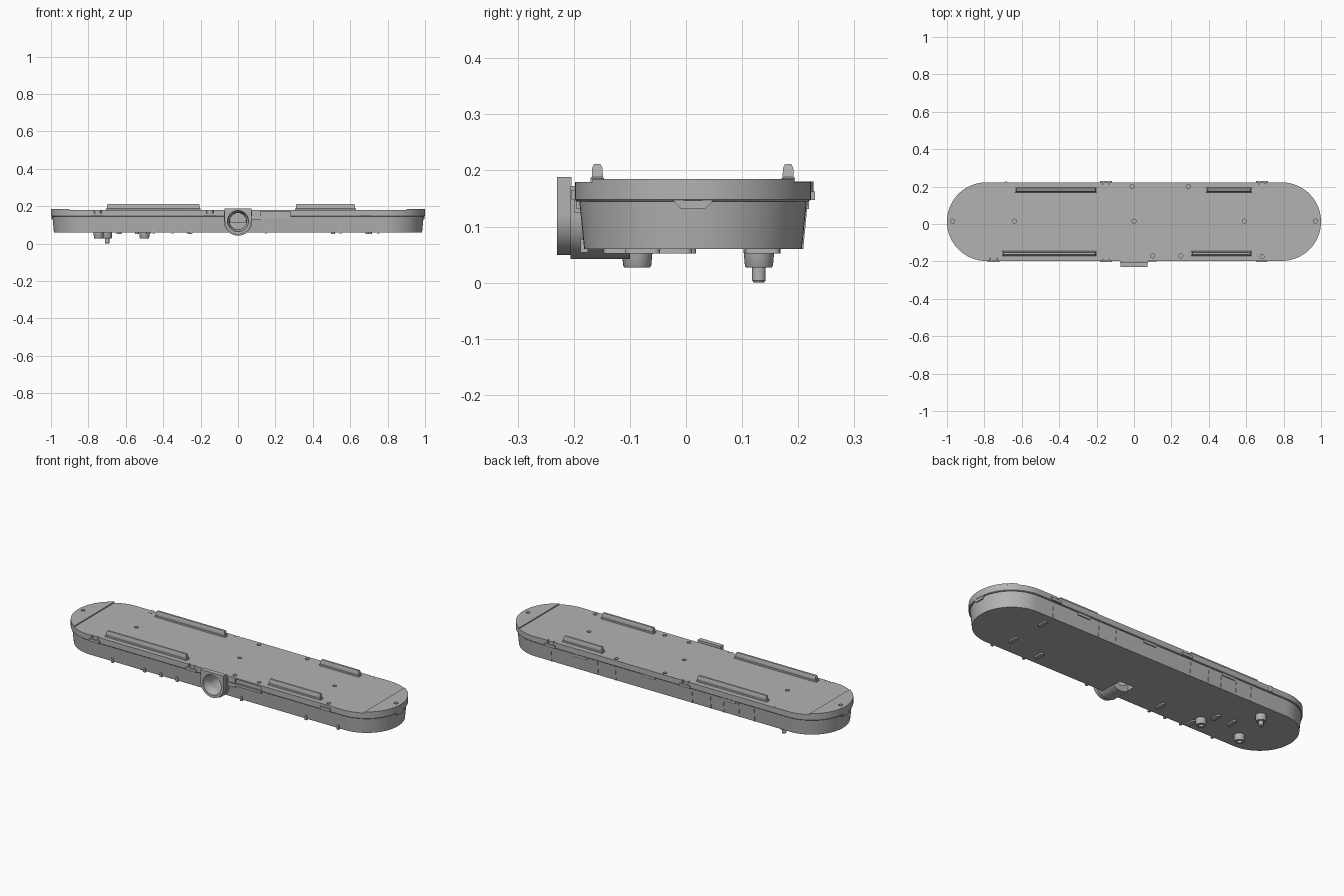
import bpy, bmesh, math

if "Cube" in bpy.data.objects:
    bpy.data.objects.remove(bpy.data.objects["Cube"], do_unlink=True)

grey = bpy.data.materials.new("mid grey")
grey.use_nodes = True
COLOUR = (0.45, 0.45, 0.45, 1)
grey.diffuse_color = COLOUR
grey.node_tree.nodes["Principled BSDF"].inputs["Base Color"].default_value = COLOUR

CY = 0.0125      # centre line of the tray in y
STRAIGHT = 0.79  # half length of the straight sides
FLOOR, SEAM, TOP = 0.06, 0.145, 0.179


def loft(name, rings):
    """Skin a list of equal rings of points and cap both ends."""
    bm = bmesh.new()
    loops = [[bm.verts.new(p) for p in ring] for ring in rings]
    n = len(loops[0])
    for a, b in zip(loops, loops[1:]):
        for i in range(n):
            bm.faces.new((a[i], a[(i + 1) % n], b[(i + 1) % n], b[i]))
    bm.faces.new(loops[0][::-1])
    bm.faces.new(loops[-1])
    bmesh.ops.recalc_face_normals(bm, faces=bm.faces)
    mesh = bpy.data.meshes.new(name)
    bm.to_mesh(mesh)
    bm.free()
    mesh.materials.append(grey)
    ob = bpy.data.objects.new(name, mesh)
    bpy.context.collection.objects.link(ob)
    return ob


def prism(name, outline, z0, z1):
    return loft(name, [[(x, y, z) for x, y in outline] for z in (z0, z1)])


def box(name, x0, x1, y0, y1, z0, z1):
    return prism(name, [(x0, y0), (x1, y0), (x1, y1), (x0, y1)], z0, z1)


def arc(cx, cy, r, a0, a1, n):
    return [(cx + r * math.cos(math.radians(a0 + (a1 - a0) * i / n)),
             cy + r * math.sin(math.radians(a0 + (a1 - a0) * i / n))) for i in range(n + 1)]


def disc(name, x, y, steps, n=24):
    """Round part on a vertical axis; steps are (radius, z)."""
    return loft(name, [[(px, py, z) for px, py in arc(x, y, r, 0, 360, n)[:-1]] for r, z in steps])


def stadium(r, z):
    pts = arc(STRAIGHT, CY, r, -90, 90, 32) + arc(-STRAIGHT, CY, r, 90, 270, 32)
    return [(x, y, z) for x, y in pts]


def cut(targets, cutters):
    for t in targets:
        bpy.context.view_layer.objects.active = t
        for c in cutters:
            m = t.modifiers.new("cut", "BOOLEAN")
            m.operation, m.solver, m.object = "DIFFERENCE", "EXACT", c
            bpy.ops.object.modifier_apply(modifier=m.name)
    for c in cutters:
        bpy.data.objects.remove(c, do_unlink=True)


# Tray: tapered lower hull and overlapping lid
hull = loft("lower_hull", [stadium(0.194, FLOOR), stadium(0.203, SEAM + 0.003)])
lid = loft("lid", [stadium(0.207, SEAM), stadium(0.21, SEAM + 0.003), stadium(0.21, TOP)])

# Slightly raised lid ends
half = math.degrees(math.acos(0.11 / 0.21))
caps = [prism(f"raised_end_{s}", arc(sx * STRAIGHT, CY, 0.21, mid - half, mid + half, 24), TOP - 0.002, 0.185)
        for s, sx, mid in (("left", 1, 0), ("right", -1, 180))]

# Screw holes in the lid
holes = [(-0.64, 0.015), (0, 0.015), (0.59, 0.015), (-0.01, 0.2), (0.29, 0.2),
         (0.1, -0.17), (0.25, -0.17), (0.685, -0.175)]
cut([lid], [disc("hole", x, y, [(0.011, 0.165), (0.011, 0.2)], 16) for x, y in holes])
for cap, x in zip(caps, (0.97, -0.97)):
    cut([lid, cap], [disc("hole", x, 0.015, [(0.011, 0.168), (0.011, 0.2)], 16)])

# U-shaped edge notches with a lug and screw inside each
for i, (x, side) in enumerate([(-0.15, 1), (0.685, 1), (-0.75, -1), (-0.15, -1)]):
    edge = CY + side * 0.21
    u = arc(x, edge - side * 0.018, 0.019, 180, 180 - side * 180, 12)
    u += [(x + 0.019, edge + side * 0.03), (x - 0.019, edge + side * 0.03)]
    cut([lid], [prism("notch", u, 0.152, 0.22)])
    y0, y1 = sorted((edge - side * 0.01, edge + side * 0.007))
    box(f"notch_lug_{i}", x - 0.032, x + 0.032, y0, y1, 0.147, 0.162)
    disc(f"notch_screw_{i}", x, edge - side * 0.014, [(0.014, 0.15), (0.014, 0.17), (0.009, 0.176)])
disc("back_screw_boss", -0.685, 0.209, [(0.018, 0.15), (0.018, 0.18)])
box("front_screw_lug", 0.652, 0.712, -0.204, -0.18, 0.148, 0.165)

# Recess along the front of the lid skirt, with the stepped ledge beside it
cut([lid], [box("skirt_recess", 0.12, 0.28, -0.3, -0.188, 0.14, 0.172)])
box("front_ledge", 0.07, 0.28, -0.196, -0.18, 0.132, 0.146)
box("front_ledge_step", 0.07, 0.12, -0.2, -0.18, 0.125, 0.146)

# Raised rails with a wider foot
rails = [(-0.635, -0.2, 0.182), (0.385, 0.63, 0.182), (-0.705, -0.2, -0.158), (0.305, 0.63, -0.158)]
for i, (x0, x1, y) in enumerate(rails):
    rings = []
    for w, e, z in ((0.013, 0, TOP - 0.003), (0.012, 0, 0.186), (0.010, 0.004, 0.188),
                    (0.009, 0.005, 0.205), (0.006, 0.008, 0.211)):
        rings.append([(x0 + e, y - w, z), (x1 - e, y - w, z), (x1 - e, y + w, z), (x0 + e, y + w, z)])
    loft(f"rail_{i}", rings)

# Finger tabs under the lid at both ends
for s, sx in (("left", 1), ("right", -1)):
    xa, xb = sx * 0.975, sx * 0.998
    loft(f"end_tab_{s}", [[(x, CY - 0.036, 0.147), (x, CY - 0.022, 0.132),
                           (x, CY + 0.022, 0.132), (x, CY + 0.036, 0.147)] for x in (xa, xb)])

# Duct: rounded below and flat on top, ending in a front flange
def duct_ring(y, r, top, cz):
    pts = arc(0, cz, r, 180, 360, 28) + [(r, top), (-r, top)]
    return [(x, y, z) for x, z in pts]

flange = loft("duct_flange", [duct_ring(y, 0.071, 0.188, 0.12) for y in (-0.23, -0.204)])
duct = loft("duct", [duct_ring(y, 0.075, 0.172, 0.117) for y in (-0.206, -0.10)])
bore = loft("bore", [[(x, y, z) for x, z in arc(0, 0.12, r, 0, 360, 40)[:-1]]
                     for y, r in ((-0.25, 0.058), (-0.215, 0.055), (-0.2, 0.046), (-0.09, 0.044))])
cut([flange, duct, hull, lid], [bore])
cut([hull], [box("duct_opening", -0.045, 0.045, -0.13, -0.055, 0.03, 0.11)])

# Round bosses under the floor, one with a drain pin
for i, (x, y) in enumerate([(-0.745, -0.087), (-0.5, -0.087), (-0.7, 0.13)]):
    boss = disc(f"floor_boss_{i}", x, y, [(0.028, FLOOR + 0.003), (0.025, 0.03), (0.023, 0.027)], 32)
    if i < 2:
        cut([boss], [disc("socket", x, y, [(0.012, 0.02), (0.012, 0.045)])])
disc("drain_pin", -0.7, 0.13, [(0.012, 0.04), (0.012, 0.004), (0.009, 0)])

# Small oblong pads under the floor
pads = [(0.694, 0.137), (0.705, -0.077), (0.508, -0.116), (-0.26, -0.11),
        (-0.48, -0.14), (-0.54, -0.02), (-0.634, -0.013)]
for i, (x, y) in enumerate(pads):
    outline = arc(x, y + 0.02, 0.011, 0, 180, 8) + arc(x, y - 0.02, 0.011, 180, 360, 8)
    prism(f"floor_pad_{i}", outline, 0.052, FLOOR + 0.002)

# Thin upright ribs on the back and short nubs on the front of the hull
for i, x in enumerate([0.69, 0.4, 0.29, -0.185, -0.3, -0.38, -0.475, -0.57]):
    loft(f"back_rib_{i}", [[(x - 0.003, 0.195, z), (x + 0.003, 0.195, z),
                            (x + 0.003, y, z), (x - 0.003, y, z)] for y, z in ((0.209, FLOOR), (0.217, SEAM))])
for i, x in enumerate([-0.65, -0.45, -0.35, -0.25, 0.15, 0.55, 0.75]):
    box(f"front_nub_{i}", x - 0.006, x + 0.006, -0.188, -0.175, FLOOR - 0.006, 0.078)

# Clips under the back edge of the lid
for i, x in enumerate([-0.42, 0.08, 0.5]):
    box(f"back_clip_{i}", x - 0.04, x + 0.04, 0.205, 0.219, 0.131, SEAM + 0.002)

# Smooth curved sides, crisp edges
bpy.ops.object.select_all(action="DESELECT")
for ob in bpy.context.collection.objects:
    if ob.type == "MESH":
        ob.select_set(True)
        bpy.context.view_layer.objects.active = ob
bpy.ops.object.shade_smooth_by_angle(angle=math.radians(30))
